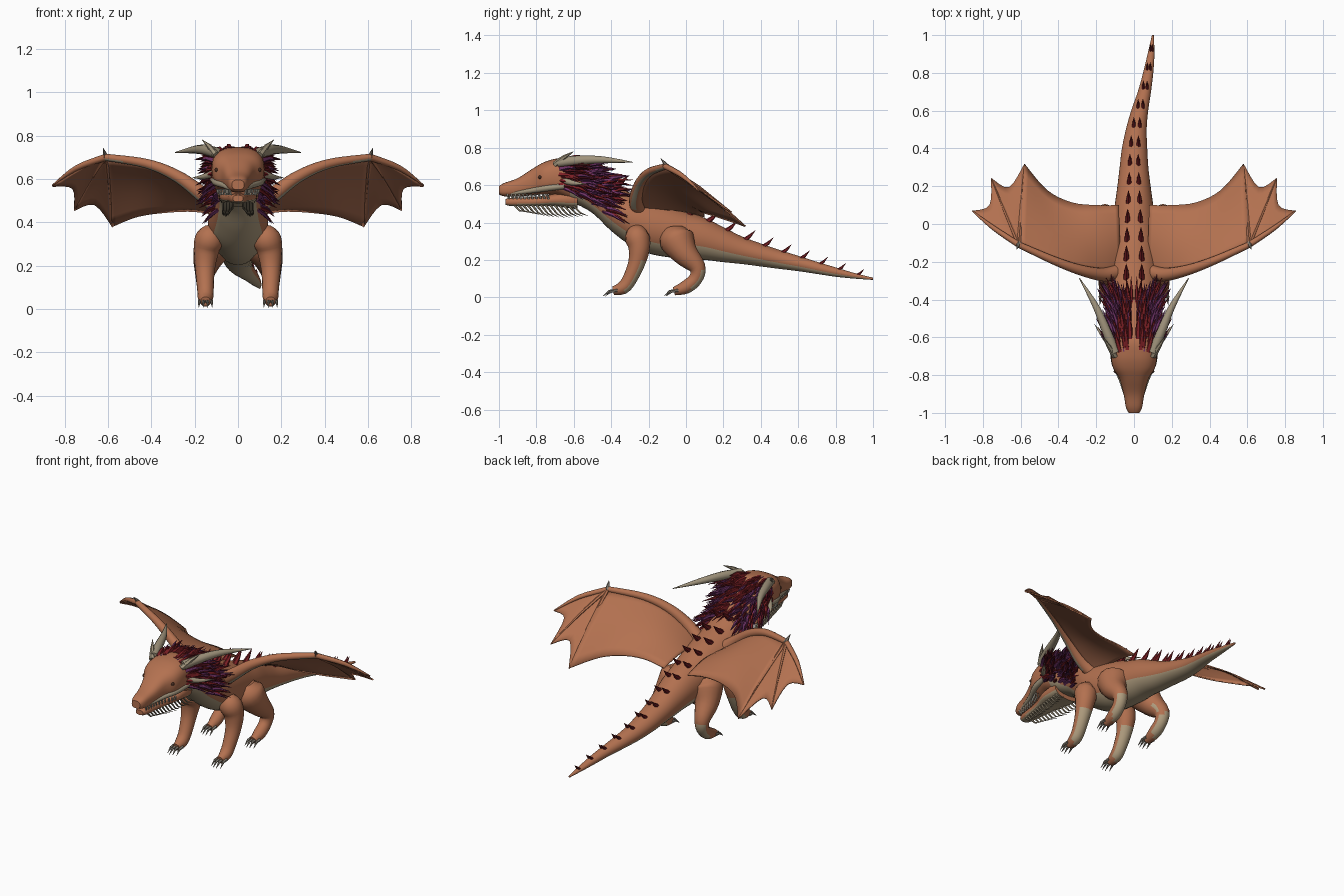
import bpy, bmesh, math, random
from math import sin, cos, pi, radians
from mathutils import Vector

random.seed(4)
cube = bpy.data.objects.get("Cube")
if cube:
    bpy.data.objects.remove(cube, do_unlink=True)


def material(name, rgb):
    m = bpy.data.materials.new(name)
    m.use_nodes = True
    m.diffuse_color = (*rgb, 1)
    m.node_tree.nodes["Principled BSDF"].inputs["Base Color"].default_value = (*rgb, 1)
    return m


HIDE = material("orange hide", (.45, .165, .08))
BELLY = material("belly tan", (.43, .335, .21))
HORN = material("horn bone", (.36, .3, .205))
UNDER = material("wing underside", (.39, .148, .078))
RED = material("dark red", (.2, .014, .018))
PURPLE = material("purple", (.16, .033, .135))
CRIMSON = material("crimson", (.11, .008, .018))
CLAW = material("claw grey", (.24, .21, .17))
TOOTH = material("tooth", (.6, .56, .46))
EYE = material("eye brown", (.06, .025, .015))


def spline(points, n=4):
    """Catmull-Rom through tuples of any length."""
    p = [points[0], *points, points[-1]]
    out = []
    for i in range(1, len(p) - 2):
        for k in range(n):
            t = k / n
            out.append(tuple(b + .5 * t * (c - a + t * (2*a - 5*b + 4*c - d + t * (3*(b - c) + d - a)))
                             for a, b, c, d in zip(p[i-1], p[i], p[i+1], p[i+2])))
    return out + [tuple(points[-1])]


def skin(bm, rings, mat=0):
    """Close a row of vertex rings into a capped solid."""
    rows = [[bm.verts.new(v) for v in ring] for ring in rings]
    n = len(rows[0])
    faces = [bm.faces.new((a[i], a[(i+1) % n], b[(i+1) % n], b[i]))
             for a, b in zip(rows, rows[1:]) for i in range(n)]
    faces += [bm.faces.new(rows[0][::-1]), bm.faces.new(rows[-1])]
    for f in faces:
        f.material_index = mat


def tube(bm, pts, sides=10, mat=0):
    """Tapered tube through (x, y, z, radius) points."""
    c = [Vector(p[:3]) for p in pts]
    d = c[-1] - c[0]
    ref = Vector((0, 1, 0)) if abs(d.x) > max(abs(d.y), abs(d.z)) else Vector((1, 0, 0))
    rings = []
    for i, p in enumerate(pts):
        t = (c[min(i+1, len(c)-1)] - c[max(i-1, 0)]).normalized()
        u = t.cross(ref).normalized()
        v = t.cross(u)
        rings.append([c[i] + p[3] * (u * cos(2*pi*k/sides) + v * sin(2*pi*k/sides)) for k in range(sides)])
    skin(bm, rings, mat)


def spike(bm, base, tip, r, sag=0, sides=6, mat=0):
    """Pointed cone with an optional bow along its length."""
    a, b = Vector(base), Vector(tip)
    mid = a.lerp(b, .5) + Vector((0, 0, sag))
    tube(bm, [(*a, r), (*mid, r * .7), (*b, r * .06)], sides, mat)


def finish(name, bm, mats, rule=None, mirror=False, closed=True):
    if closed:
        bmesh.ops.recalc_face_normals(bm, faces=bm.faces)
    bm.normal_update()
    if rule:
        for f in bm.faces:
            f.material_index = rule(f.calc_center_median(), f.normal)
    me = bpy.data.meshes.new(name)
    bm.to_mesh(me)
    bm.free()
    ob = bpy.data.objects.new(name, me)
    bpy.context.collection.objects.link(ob)
    for m in mats:
        me.materials.append(m)
    bpy.ops.object.select_all(action='DESELECT')
    ob.select_set(True)
    bpy.context.view_layer.objects.active = ob
    bpy.ops.object.shade_smooth_by_angle(angle=radians(50))
    if mirror:
        ob.modifiers.new("Mirror", 'MIRROR').use_mirror_merge = False
    return ob


def section(s, a):
    """Point on a (y, centre x, half width, top, bottom) station; angle 0 is up; the head is boxier."""
    y, cx, w, top, bot = s
    k = min(1, max(.75, .75 + (y + .65)))
    u, v = (math.copysign(abs(t) ** k, t) for t in (sin(a), cos(a)))
    return Vector((cx + w * u, y, (top + bot) / 2 + (top - bot) / 2 * v))


def loft(stations, sides=32):
    bm = bmesh.new()
    skin(bm, [[section(s, 2*pi*k/sides) for k in range(sides)] for s in stations])
    return bm


# Body, from snout to tail tip
head = [(-1, 0, .028, .595, .55), (-.97, 0, .043, .612, .54), (-.9, 0, .055, .637, .538),
        (-.82, 0, .077, .688, .545), (-.76, 0, .112, .722, .55), (-.69, 0, .122, .742, .545),
        (-.6, 0, .117, .74, .505), (-.5, 0, .1, .665, .45)]
trunk = [(-.4, 0, .115, .605, .355), (-.3, 0, .137, .56, .28), (-.2, 0, .137, .53, .235),
         (-.1, 0, .127, .5, .215), (0, 0, .115, .46, .205), (.1, 0, .102, .425, .2),
         (.2, 0, .088, .375, .188)]
tail = [(.3, 0, .076, .325, .178), (.4, .003, .067, .288, .165), (.5, .012, .055, .253, .152),
        (.6, .03, .045, .222, .14), (.7, .055, .035, .19, .125), (.8, .075, .027, .16, .11),
        (.9, .09, .018, .13, .1), (1, .1, .005, .105, .093)]
body = spline(head + trunk + tail, 5)


def station(y):
    for a, b in zip(body, body[1:]):
        if a[0] <= y <= b[0]:
            t = (y - a[0]) / (b[0] - a[0])
            return tuple(p + (q - p) * t for p, q in zip(a, b))


def belly(c, n):
    s = station(c.y)
    depth = (c.z - (s[3] + s[4]) / 2) / (s[3] - s[4]) * 2
    return 1 if depth < (-.35 if c.y > 0 else -.52) and -.62 < c.y < .97 else 0


finish("body", loft(body), [HIDE, BELLY], belly)

# Lower jaw, lip ridges, teeth, eyes, beard
jaw = spline([(-.965, 0, .024, .525, .495), (-.93, 0, .037, .532, .488), (-.8, 0, .055, .538, .487),
              (-.7, 0, .085, .555, .487), (-.58, 0, .09, .58, .47)])
finish("lower_jaw", loft(jaw, 20), [HIDE, BELLY], lambda c, n: 1 if n.z < -.6 else 0)

bm = bmesh.new()
tube(bm, spline([(.036, -.94, .556, .006), (.046, -.9, .56, .01), (.067, -.82, .572, .015),
                 (.1, -.74, .585, .018), (.113, -.65, .595, .016)]), 8)
finish("lip_ridge", bm, [HORN], mirror=True)

bm = bmesh.new()
for i in range(11):
    y = -.955 + i * .021
    w = station(y)[2] * .8
    spike(bm, (w, y, .552), (w, y + .004, .526), .006)
    spike(bm, (w * .88, y + .01, .525), (w * .92, y + .01, .548), .005)
finish("teeth", bm, [TOOTH], mirror=True)

bm = bmesh.new()
bmesh.ops.create_uvsphere(bm, u_segments=12, v_segments=8, radius=.01)
bmesh.ops.translate(bm, verts=bm.verts, vec=(.098, -.78, .642))
finish("eye", bm, [EYE], mirror=True)

bm = bmesh.new()
for i in range(14):
    y = -.92 + i * .024
    x = .022 + .045 * i / 13
    spike(bm, (x, y, .495), (x + .006, y + .062 + .002 * i, .46 - .002 * i - .02 * sin(pi * i / 13)), .0065, -.014)
finish("beard_spikes", bm, [HORN], mirror=True)

# Horns
bm = bmesh.new()
tube(bm, spline([(.1, -.68, .72, .026), (.145, -.57, .733, .025), (.2, -.44, .735, .018),
                 (.29, -.285, .722, .002)]))
tube(bm, spline([(.1, -.66, .63, .018), (.15, -.61, .612, .014), (.21, -.53, .605, .001)]))
spike(bm, (.1, -.7, .71), (.165, -.6, .78), .017, .005)
finish("horns", bm, [HORN], mirror=True)


# Mane of overlapping locks: red crown and fringe, purple flanks
def lock_colour(y, a):
    if a < .5 or y > -.44 or y < -.61:
        return random.choice((0, 0, 0, 2, 1))
    return random.choice((1, 1, 1, 0, 2))


bm = bmesh.new()
for i in range(180):
    y = random.uniform(-.68, -.41)
    a = radians(random.uniform(6, 120))
    root = section(station(y), a)
    out = Vector((sin(a), 0, cos(a)))
    flow = Vector((0, 1, -.25)) + out * random.uniform(.1, .25 + .5 * sin(a))
    tip = root + flow.normalized() * random.uniform(.09, .17)
    spike(bm, root - out * .01, tip, random.uniform(.01, .016), .008, 5, lock_colour(y, a))
finish("mane", bm, [RED, PURPLE, CRIMSON], mirror=True)

# Twin rows of back spikes, shrinking toward the tail tip
bm = bmesh.new()
for i in range(14):
    y = -.38 + i * .1
    size = 1.2 - .65 * i / 13
    for side in (-1, 1):
        p = section(station(y), side * .3)
        spike(bm, p - Vector((0, .01, .01)), p + Vector((0, .06, .052)) * size, .016 * size, -.004)
finish("back_spikes", bm, [RED])

# Legs
pale = lambda c, n: 1 if n.y > .25 and n.z < -.12 and c.z < .2 else 0
bm = bmesh.new()
tube(bm, spline([(.1, -.25, .36, .04), (.13, -.26, .325, .066), (.147, -.25, .265, .058),
                 (.152, -.265, .18, .045), (.15, -.305, .09, .038), (.15, -.34, .05, .035),
                 (.15, -.39, .035, .022)]), 16)
finish("front_leg", bm, [HIDE, BELLY], pale, True)
bm = bmesh.new()
tube(bm, spline([(.085, -.06, .36, .06), (.105, -.05, .31, .094), (.138, -.005, .235, .07),
                 (.153, .06, .16, .045), (.152, .052, .1, .037), (.15, .0, .055, .036),
                 (.15, -.065, .032, .022)]), 16)
finish("hind_leg", bm, [HIDE, BELLY], pale, True)

bm = bmesh.new()
for y in (-.385, -.06):
    for k in (-1.5, -.5, .5, 1.5):
        x = .15 + k * .017
        back = abs(k) * .012
        spike(bm, (x, y + back, .035), (x + k * .004, y + back - .065, .006), .01, .012)
finish("claws", bm, [CLAW], mirror=True)

# Wings: arm, fingers and stretched membrane
wrist = (.61, -.11, .7)
fingers = [(.58, .32, .382), (.757, .245, .457), (.857, .07, .57)]
arm = [(.07, -.25, .455), (.16, -.268, .525), (.28, -.245, .612), (.42, -.195, .67), wrist]
radii = (.042, .036, .028, .022, .016)
bm = bmesh.new()
tube(bm, spline([(*p, r) for p, r in zip(arm, radii)], 6), 16)
finish("wing_arm", bm, [HIDE, HORN], lambda c, n: 1 if n.z < -.5 and n.y < -.1 and c.x > .15 else 0, True)

bm = bmesh.new()
for tip in fingers[:2]:
    spike(bm, wrist, tip, .012, .012)
tube(bm, spline([(*wrist, .016), (.745, -.02, .65, .013), (*fingers[2], .003)]), 8)
finish("wing_fingers", bm, [HIDE], mirror=True)
bm = bmesh.new()
spike(bm, (.61, -.1, .7), (.622, -.135, .742), .012)
finish("wing_claw", bm, [CLAW], mirror=True)


def panel(bm, lead, trail, bulge):
    """Ruled sheet between two edges, arched upward across its middle."""
    n, rows = len(lead), 8
    g = [[bm.verts.new(Vector(a).lerp(Vector(b), j / rows) + Vector((0, 0, bulge * sin(pi * j / rows))))
          for j in range(rows + 1)] for a, b in zip(lead, trail)]
    for i in range(n - 1):
        for j in range(rows):
            bm.faces.new((g[i][j], g[i+1][j], g[i+1][j+1], g[i][j+1]))


bm = bmesh.new()
panel(bm, spline(arm), spline([(.08, .1, .435), (.2, .1, .455), (.33, .115, .45),
                               (.46, .18, .43), fingers[0]]), .025)
for a, notch, b in ((fingers[0], (.662, .195, .485), fingers[1]),
                    (fingers[1], (.765, .1, .56), fingers[2])):
    edge = spline([a, notch, b])
    panel(bm, [Vector(wrist).lerp(Vector(e), .01) for e in edge], edge, .01)
bm.normal_update()
for f in bm.faces:
    if f.normal.z < 0:
        f.normal_flip()
wing = finish("wing_membrane", bm, [HIDE, UNDER], mirror=True, closed=False)
shell = wing.modifiers.new("Thickness", 'SOLIDIFY')
shell.thickness = .008
shell.offset = -1
shell.material_offset = 1
